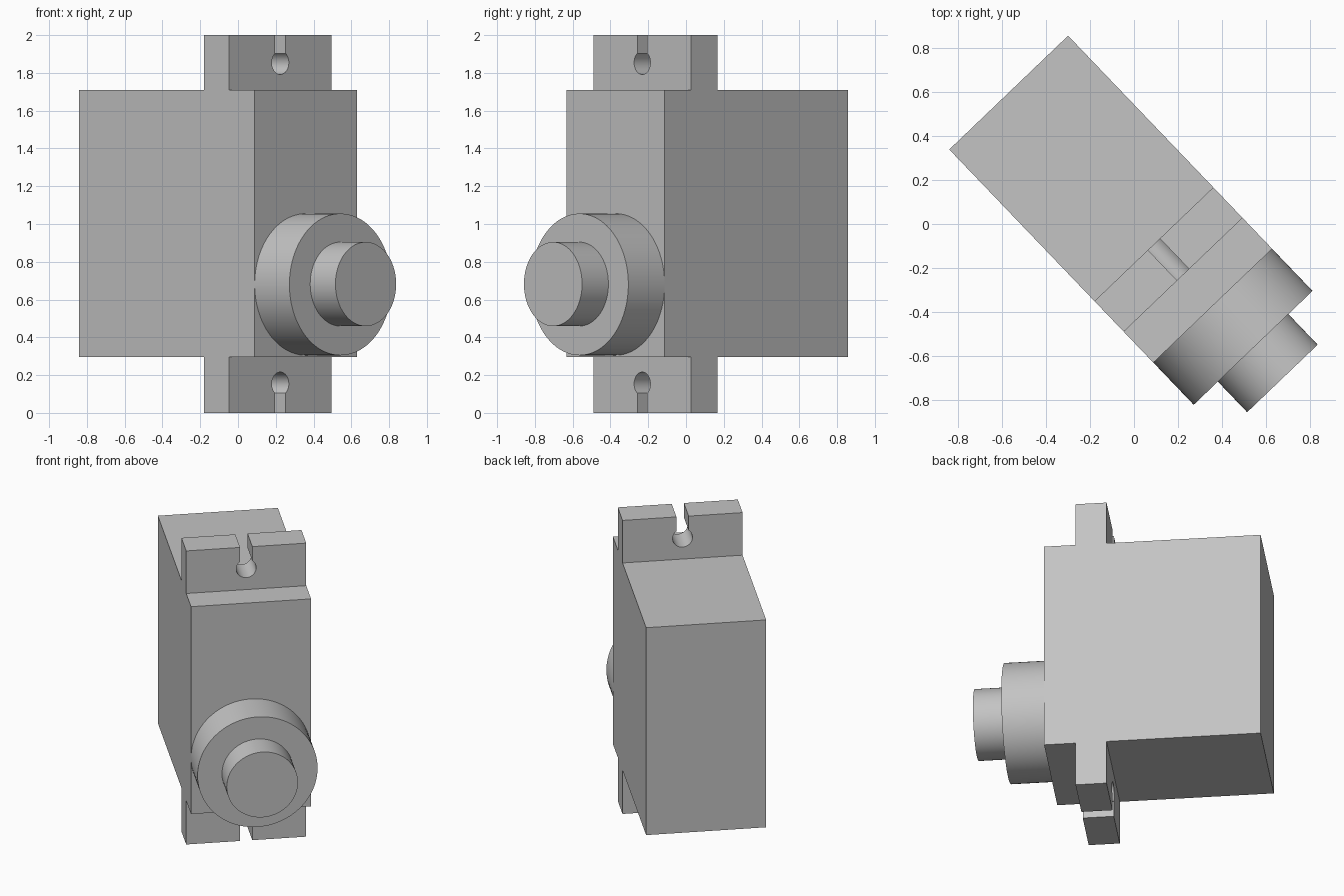
import bpy, bmesh
from math import acos, cos, sin, pi, radians
from mathutils import Matrix, Vector

if "Cube" in bpy.data.objects:
    bpy.data.objects.remove(bpy.data.objects["Cube"], do_unlink=True)

grey = bpy.data.materials.new("plain_grey")
grey.use_nodes = True
colour = (0.55, 0.55, 0.55, 1)
grey.diffuse_color = colour
grey.node_tree.nodes["Principled BSDF"].inputs["Base Color"].default_value = colour

# Turned frame: local -y is the front of the housing, origin at its front face
FRAME = Matrix.Translation((0.359, -0.3725, 0)) @ Matrix.Rotation(radians(43.76), 4, 'Z')
HALF_WIDTH = 0.375
BASE, TOP = 0.297, 1.71


def extrude_outline(name, outline, front, back):
    """Extrude a closed (x, z) outline along local y from front to back."""
    bm = bmesh.new()
    face = bm.faces.new([bm.verts.new((x, front, z)) for x, z in outline])
    grown = bmesh.ops.extrude_face_region(bm, geom=[face])
    verts = [g for g in grown["geom"] if isinstance(g, bmesh.types.BMVert)]
    bmesh.ops.translate(bm, verts=verts, vec=Vector((0, back - front, 0)))
    bmesh.ops.recalc_face_normals(bm, faces=bm.faces)
    mesh = bpy.data.meshes.new(name)
    bm.to_mesh(mesh)
    bm.free()
    mesh.materials.append(grey)
    obj = bpy.data.objects.new(name, mesh)
    bpy.context.collection.objects.link(obj)
    obj.matrix_world = FRAME
    bpy.ops.object.select_all(action='DESELECT')
    obj.select_set(True)
    bpy.context.view_layer.objects.active = obj
    bpy.ops.object.shade_smooth_by_angle(angle=radians(30))
    return obj


def circle(radius, height, steps=96):
    return [(radius * cos(2 * pi * i / steps), height + radius * sin(2 * pi * i / steps))
            for i in range(steps)]


def lug_outline(inner, outer, hole_z, radius=0.0623, slot=0.038, steps=40):
    """Plate with a keyhole notch open at its outer edge."""
    way = 1 if outer > inner else -1
    start = acos(slot / radius)
    sweep = pi + 2 * start
    arc = [start - sweep * i / steps for i in range(steps + 1)]
    w = HALF_WIDTH
    return ([(-w, inner), (w, inner), (w, outer), (slot, outer)]
            + [(radius * cos(a), hole_z + way * radius * sin(a)) for a in arc]
            + [(-slot, outer), (-w, outer)])


# Main case
w = HALF_WIDTH
extrude_outline("housing", [(-w, BASE), (w, BASE), (w, TOP), (-w, TOP)], 0, 1.345)

# Mounting lugs above and below the case
extrude_outline("upper_mounting_lug", lug_outline(TOP, 2, 1.854), 0.195, 0.388)
extrude_outline("lower_mounting_lug", lug_outline(BASE, 0, 0.154), 0.195, 0.388)

# Round boss and output shaft on the front
extrude_outline("gear_boss", circle(0.375, 0.68), -0.266, 0)
extrude_outline("output_shaft", circle(0.2225, 0.682), -0.459, -0.266)
